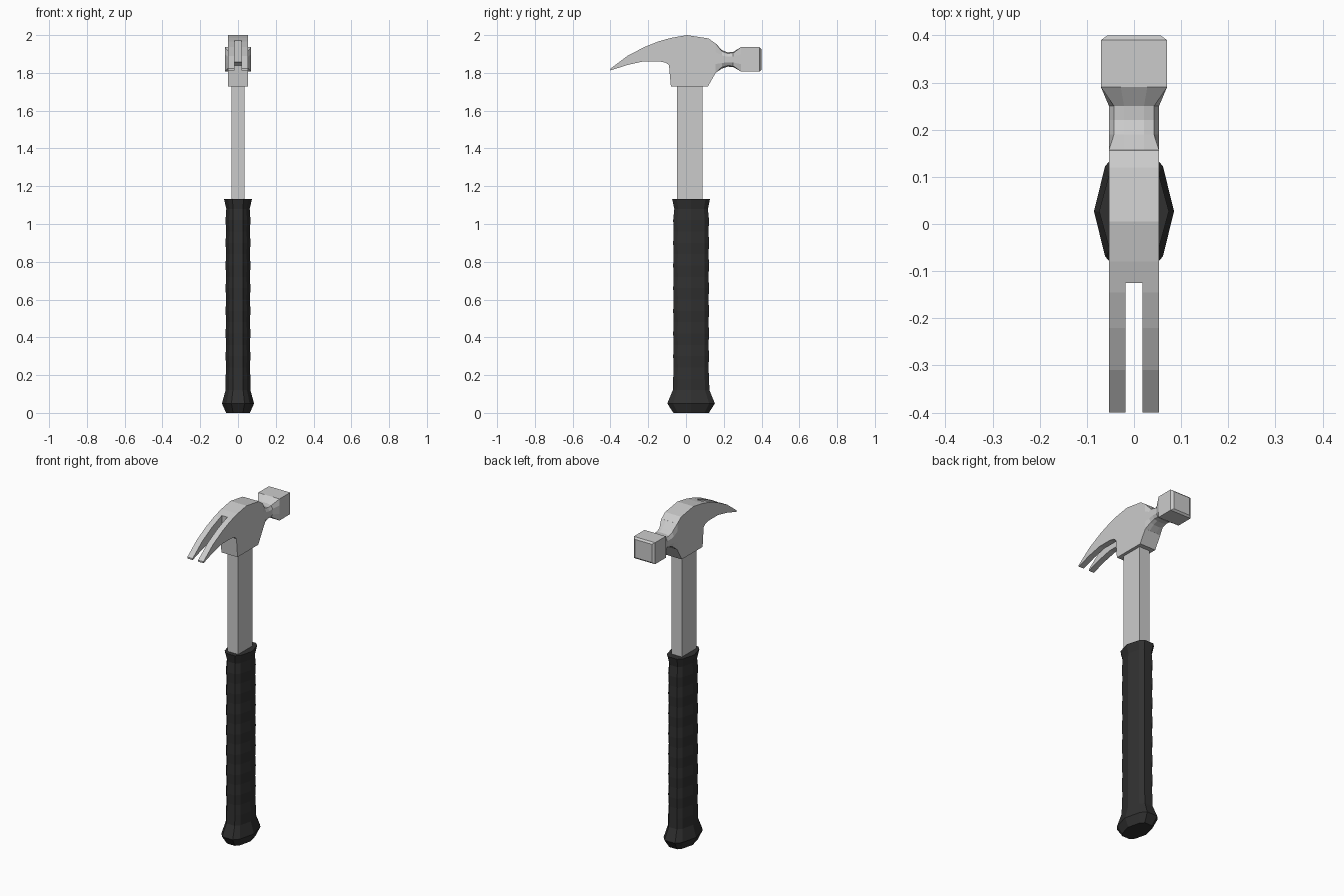
import bpy, bmesh

cube = bpy.data.objects.get("Cube")
if cube:
    bpy.data.objects.remove(cube, do_unlink=True)


def material(name, value):
    mat = bpy.data.materials.new(name)
    mat.use_nodes = True
    colour = (value, value, value, 1)
    mat.diffuse_color = colour
    mat.node_tree.nodes["Principled BSDF"].inputs["Base Color"].default_value = colour
    return mat


steel = material("light grey steel", 0.6)
rubber = material("black rubber", 0.03)


def loft(name, rings, mat):
    """Join matching rings of points with quads and cap both ends."""
    bm = bmesh.new()
    loops = [[bm.verts.new(p) for p in ring] for ring in rings]
    for a, b in zip(loops, loops[1:]):
        for i in range(len(a)):
            j = (i + 1) % len(a)
            bm.faces.new((a[i], a[j], b[j], b[i]))
    bm.faces.new(loops[0])
    bm.faces.new(loops[-1])
    bmesh.ops.recalc_face_normals(bm, faces=bm.faces)
    mesh = bpy.data.meshes.new(name)
    bm.to_mesh(mesh)
    bm.free()
    mesh.materials.append(mat)
    obj = bpy.data.objects.new(name, mesh)
    bpy.context.collection.objects.link(obj)
    return obj


def box_ring(hx, y0, y1, z):
    return [(-hx, y0, z), (hx, y0, z), (hx, y1, z), (-hx, y1, z)]


# Head with claw: side profile (y, z) extruded across x
profile = [(-0.40, 1.813), (-0.40, 1.822), (-0.31, 1.89), (-0.22, 1.937),
           (-0.145, 1.967), (-0.08, 1.985), (0.005, 2.0), (0.12, 1.982),
           (0.157, 1.955), (0.157, 1.80), (0.115, 1.727), (-0.08, 1.727),
           (-0.09, 1.84), (-0.105, 1.853), (-0.14, 1.861), (-0.225, 1.861),
           (-0.31, 1.842)]
head = loft("claw_head", [[(x, y, z) for y, z in profile] for x in (-0.053, 0.053)], steel)

# Slot between the two claw prongs
cutter = loft("slot_cutter", [box_ring(0.018, -0.6, -0.125, z) for z in (1.7, 2.1)], steel)
cutter.hide_render = True
cutter.hide_viewport = True
cut = head.modifiers.new("claw_slot", 'BOOLEAN')
cut.operation = 'DIFFERENCE'
cut.solver = 'EXACT'
cut.object = cutter


# Neck and square striking face, lofted along y
def neck_ring(y, w, h, cz, corner):
    quarter = [(w, h * 0.4), (w * corner, h * corner if corner == 1 else h * 0.85), (w * 0.4, h)]
    half = quarter + [(-x, z) for x, z in reversed(quarter)]
    full = half + [(-x, -z) for x, z in half]
    return [(x, y, cz + z) for x, z in full]


sections = [(0.15, 0.0529, 0.0775, 1.878, 1), (0.157, 0.053, 0.0775, 1.878, 1),
            (0.19, 0.053, 0.049, 1.872, 0.8), (0.22, 0.053, 0.038, 1.871, 0.8),
            (0.25, 0.053, 0.040, 1.871, 0.8), (0.29, 0.07, 0.064, 1.872, 1),
            (0.39, 0.07, 0.064, 1.872, 1), (0.40, 0.056, 0.054, 1.872, 1)]
loft("striking_face", [neck_ring(*s) for s in sections], steel)

# Rectangular shaft
loft("shaft", [box_ring(0.035, -0.048, 0.088, z) for z in (1.0, 1.74)], steel)


# Rubber grip: faceted sections stacked along z, with a gentle ripple
def grip_ring(z, hx, hy):
    side = [(0.41, -1.0), (0.72, -0.76), (1.0, 0.0), (0.72, 0.76), (0.41, 1.0)]
    ring = side + [(-x, -y) for x, y in side]
    return [(x * hx, 0.027 + y * hy, z) for x, y in ring]


rings = [grip_ring(0, 0.063, 0.094), grip_ring(0.05, 0.085, 0.126),
         grip_ring(0.12, 0.066, 0.097)]
ripples = 16
for i in range(1, ripples):
    swell = 0.003 * (i % 2)
    rings.append(grip_ring(0.12 + 0.96 * i / ripples, 0.063 + swell, 0.092 + swell))
rings += [grip_ring(1.08, 0.062, 0.089), grip_ring(1.132, 0.074, 0.1)]
loft("grip", rings, rubber)
